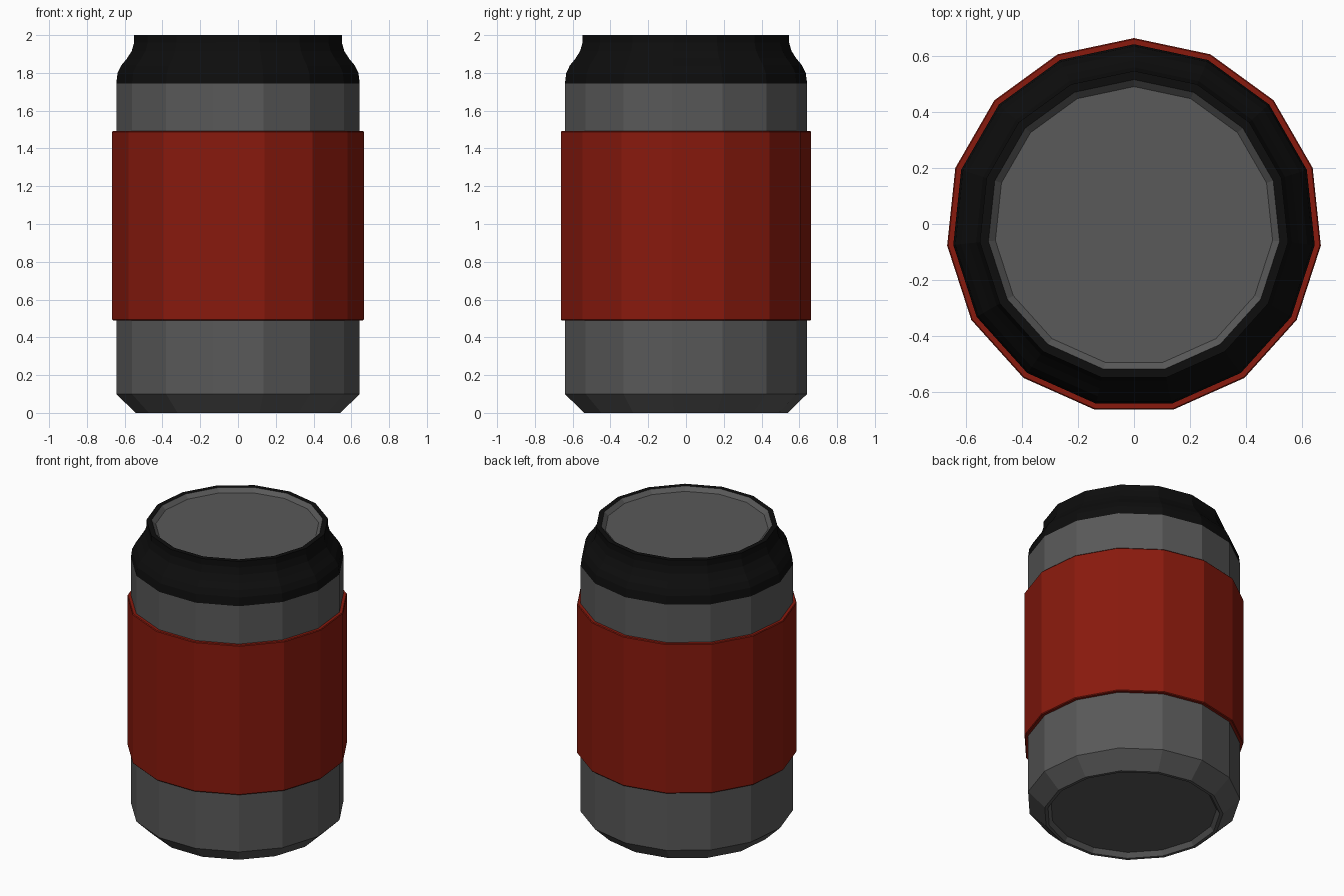
import bpy, bmesh
from math import sin, cos, tau

if "Cube" in bpy.data.objects:
    bpy.data.objects.remove(bpy.data.objects["Cube"])

SIDES = 15
Y_SHIFT = -0.007


def material(name, color):
    m = bpy.data.materials.new(name)
    m.diffuse_color = (*color, 1)
    m.use_nodes = True
    m.node_tree.nodes["Principled BSDF"].inputs["Base Color"].default_value = m.diffuse_color
    return m


def lathe(name, profile, mat, closed=False, cap_start=False, cap_end=False):
    """Spin a (radius, z) profile, listed from bottom outside to top, into flat-sided rings."""
    bm = bmesh.new()
    rings = [[bm.verts.new((r * sin(tau * i / SIDES), r * cos(tau * i / SIDES) + Y_SHIFT, z))
              for i in range(SIDES)] for r, z in profile]
    pairs = list(zip(rings, rings[1:]))
    if closed:
        pairs.append((rings[-1], rings[0]))
    for a, b in pairs:
        for i in range(SIDES):
            j = (i + 1) % SIDES
            bm.faces.new((a[j], a[i], b[i], b[j]))
    if cap_start:
        bm.faces.new(rings[0])
    if cap_end:
        bm.faces.new(rings[-1][::-1])
    mesh = bpy.data.meshes.new(name)
    bm.to_mesh(mesh)
    bm.free()
    mesh.materials.append(mat)
    obj = bpy.data.objects.new(name, mesh)
    bpy.context.collection.objects.link(obj)
    return obj


grey = material("metal_grey", (0.1, 0.1, 0.1))
black = material("black", (0.004, 0.004, 0.004))
red = material("red", (0.25, 0.01, 0.004))

# Can body with recessed base and chamfered foot
lathe("can_body", [(0.505, 0.03), (0.525, 0.0), (0.545, 0.0), (0.648, 0.10), (0.648, 1.745)],
      grey, cap_start=True)

# Curved shoulder, neck and flat rim
lathe("can_shoulder", [(0.648, 1.745), (0.641, 1.80), (0.621, 1.84), (0.592, 1.875),
                       (0.566, 1.915), (0.553, 1.96), (0.553, 2.0), (0.522, 2.0)], black)

# Recessed lid
lathe("can_lid", [(0.522, 2.0), (0.497, 1.975)], grey, cap_end=True)

# Raised band around the middle
lathe("label_band", [(0.645, 0.49), (0.666, 0.49), (0.67, 0.495), (0.67, 1.487),
                     (0.666, 1.492), (0.645, 1.492)], red, closed=True)
